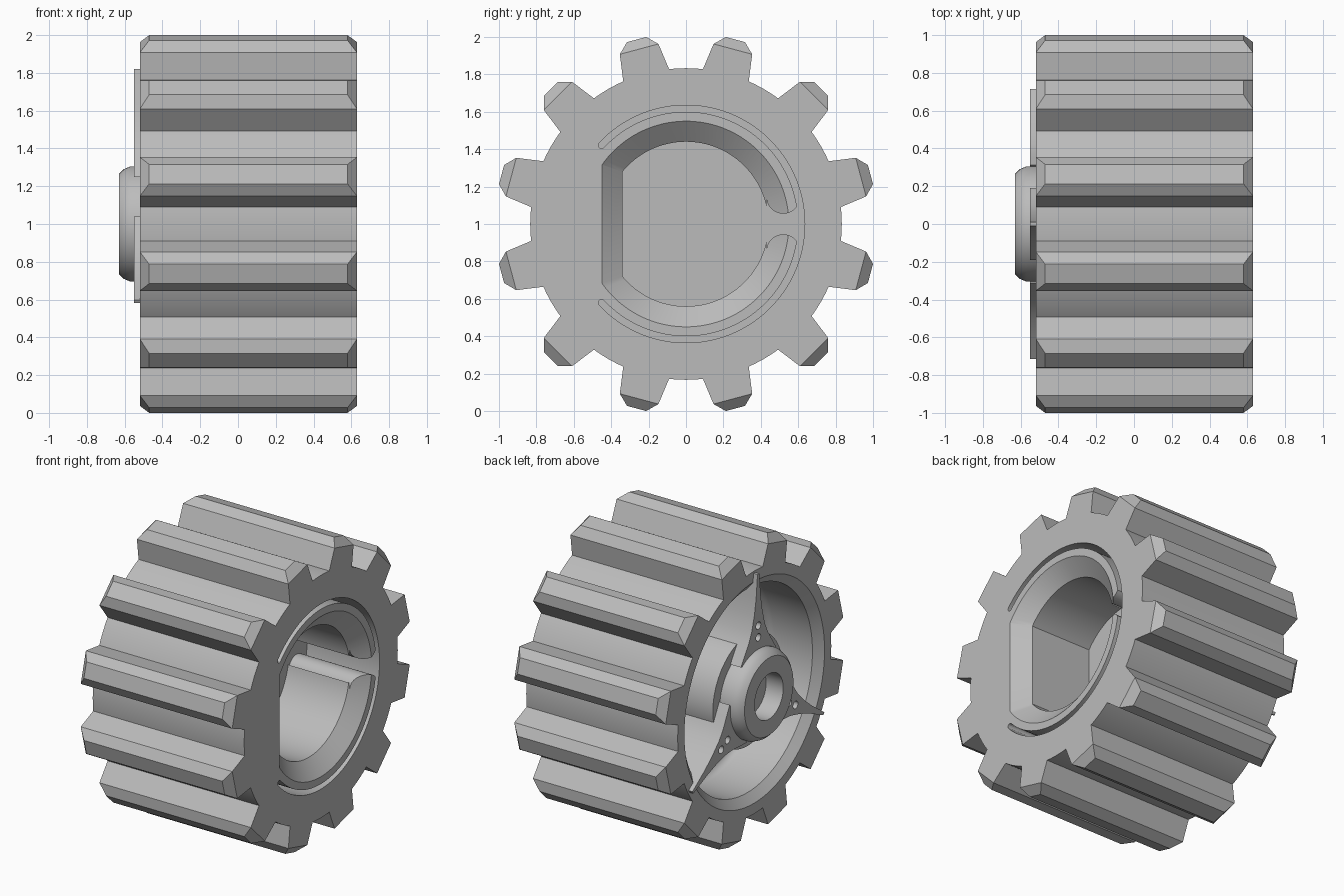
import bpy, bmesh
from math import sin, cos, pi, radians, sqrt

if "Cube" in bpy.data.objects:
    bpy.data.objects.remove(bpy.data.objects["Cube"], do_unlink=True)

BACK, FACE = -0.52, 0.63        # ends of the toothed body along x
BORE_FLOOR, RECESS_FLOOR = 0.08, -0.12
ROOT = 0.833
SEG = 96

grey = bpy.data.materials.new("plain grey")
grey.use_nodes = True
colour = (0.5, 0.5, 0.5, 1)
grey.diffuse_color = colour
grey.node_tree.nodes["Principled BSDF"].inputs["Base Color"].default_value = colour


def loft(name, solids):
    """Make one mesh from solids, each a list of matching rings of (x, y, z)."""
    bm = bmesh.new()
    for rings in solids:
        loops = [[bm.verts.new(p) for p in ring] for ring in rings]
        n = len(loops[0])
        for a, b in zip(loops, loops[1:]):
            for i in range(n):
                j = (i + 1) % n
                bm.faces.new((a[i], a[j], b[j], b[i]))
        bm.faces.new(loops[0])
        bm.faces.new(loops[-1])
    bmesh.ops.recalc_face_normals(bm, faces=bm.faces)
    mesh = bpy.data.meshes.new(name)
    bm.to_mesh(mesh)
    bm.free()
    mesh.materials.append(grey)
    obj = bpy.data.objects.new(name, mesh)
    bpy.context.collection.objects.link(obj)
    obj.location.z = 1
    return obj


def at(x, outline):
    return [(x, y, z) for y, z in outline]


def arc(r, start, end, n, cy=0, cz=0):
    return [(cy + r * cos(start + (end - start) * i / n),
             cz + r * sin(start + (end - start) * i / n)) for i in range(n + 1)]


def circle(r, n=SEG, cy=0, cz=0):
    return arc(r, 0, 2 * pi, n, cy, cz)[:-1]


def lathe(profile):
    return [at(x, circle(r)) for x, r in profile]


def turn(outline, angle):
    """Turn an outline drawn along +y about the x axis."""
    c, s = cos(angle), sin(angle)
    return [(y * c - z * s, y * s + z * c) for y, z in outline]


def select(obj):
    bpy.ops.object.select_all(action='DESELECT')
    obj.select_set(True)
    bpy.context.view_layer.objects.active = obj


def cut(obj, cutter):
    cutter.hide_render = True
    mod = obj.modifiers.new("cut", 'BOOLEAN')
    mod.operation = 'DIFFERENCE'
    mod.solver = 'EXACT'
    mod.object = cutter
    bpy.context.view_layer.update()
    select(obj)
    bpy.ops.object.modifier_apply(modifier=mod.name)
    bpy.data.objects.remove(cutter, do_unlink=True)


def smooth(obj):
    select(obj)
    bpy.ops.object.shade_smooth_by_angle(angle=radians(25))


# Gear body
body = loft("gear_body", [lathe([(BACK, ROOT), (FACE, ROOT)])])

# Round recess behind, with a bevelled lip and a filleted floor
recess = [(BACK - 0.02, 0.784), (BACK + 0.05, 0.70)]
recess += [(RECESS_FLOOR - 0.06 + 0.06 * sin(a), 0.64 + 0.06 * cos(a))
           for a in [pi / 2 * i / 6 for i in range(7)]]
cut(body, loft("recess_cutter", [lathe(recess)]))


# D-shaped bore with a bevelled mouth
def d_outline(grow):
    r, flat = 0.44 + grow, 0.34 + grow
    corner = pi - math_acos(flat / r)
    return arc(r, -corner, corner, SEG)


def math_acos(v):
    from math import acos
    return acos(v)


cut(body, loft("bore_cutter", [[
    at(BORE_FLOOR, d_outline(0)), at(FACE - 0.09, d_outline(0)),
    at(FACE + 0.018, d_outline(0.132))]]))

# Thin C-shaped groove behind the clip arms, with rounded ends
end = radians(137)
mid, half = 0.6175, 0.0175
groove = arc(mid + half, -end, end, SEG)
groove += arc(half, end, end + pi, 6, mid * cos(end), mid * sin(end))[1:-1]
groove += arc(mid - half, end, -end, SEG)
groove += arc(half, pi - end, 2 * pi - end, 6, mid * cos(end), -mid * sin(end))[1:-1]
cut(body, loft("groove_cutter", [[at(BORE_FLOOR, groove), at(FACE + 0.02, groove)]]))

# Gap between the two rounded clip arm tips
tip = arc(0.09, pi, 2 * pi, 16, 0.52, 0.145)
gap = tip + [(y, -z) for y, z in reversed(tip)]
cut(body, loft("gap_cutter", [[at(BORE_FLOOR, gap), at(FACE + 0.02, gap)]]))
smooth(body)

# Twelve teeth with tips bevelled on all four sides
teeth = []
for k in range(12):
    angle = radians(15 + 30 * k)
    rings = []
    for r, w, inset in [(0.80, 0.13, 0), (0.968, 0.107, 0), (1.021, 0.053, 0.05)]:
        (y0, z0), (y1, z1) = turn([(r, -w), (r, w)], angle)
        a, b = BACK + inset, FACE - inset
        rings.append([(a, y0, z0), (b, y0, z0), (b, y1, z1), (a, y1, z1)])
    teeth.append(rings)
loft("teeth", teeth)

# Stepped hub with a rounded rim and a blind hole
hub = loft("hub", [lathe([
    (RECESS_FLOOR + 0.01, 0.38), (-0.47, 0.38), (-0.47, 0.305), (-0.57, 0.305),
    (-0.605, 0.29), (-0.63, 0.265), (-0.63, 0.155), (-0.50, 0.155)])])
smooth(hub)

# Three tapering fins, each with two small holes
side = [(0.25, 0.19), (0.32, 0.145), (0.38, 0.105), (0.45, 0.072),
        (0.55, 0.044), (0.66, 0.025), (0.82, 0.01)]
fin = side + [(y, -z) for y, z in reversed(side)]
for name, degrees in [("top_fin", 90), ("back_fin", 330), ("front_fin", 210)]:
    angle = radians(degrees)
    outline = turn(fin, angle)
    obj = loft(name, [[at(-0.55, outline), at(RECESS_FLOOR + 0.01, outline)]])
    pins = [turn(circle(0.026, 16, r), angle) for r in (0.385, 0.465)]
    cut(obj, loft("pin_cutter", [[at(-0.57, p), at(-0.49, p)] for p in pins]))
    smooth(obj)
